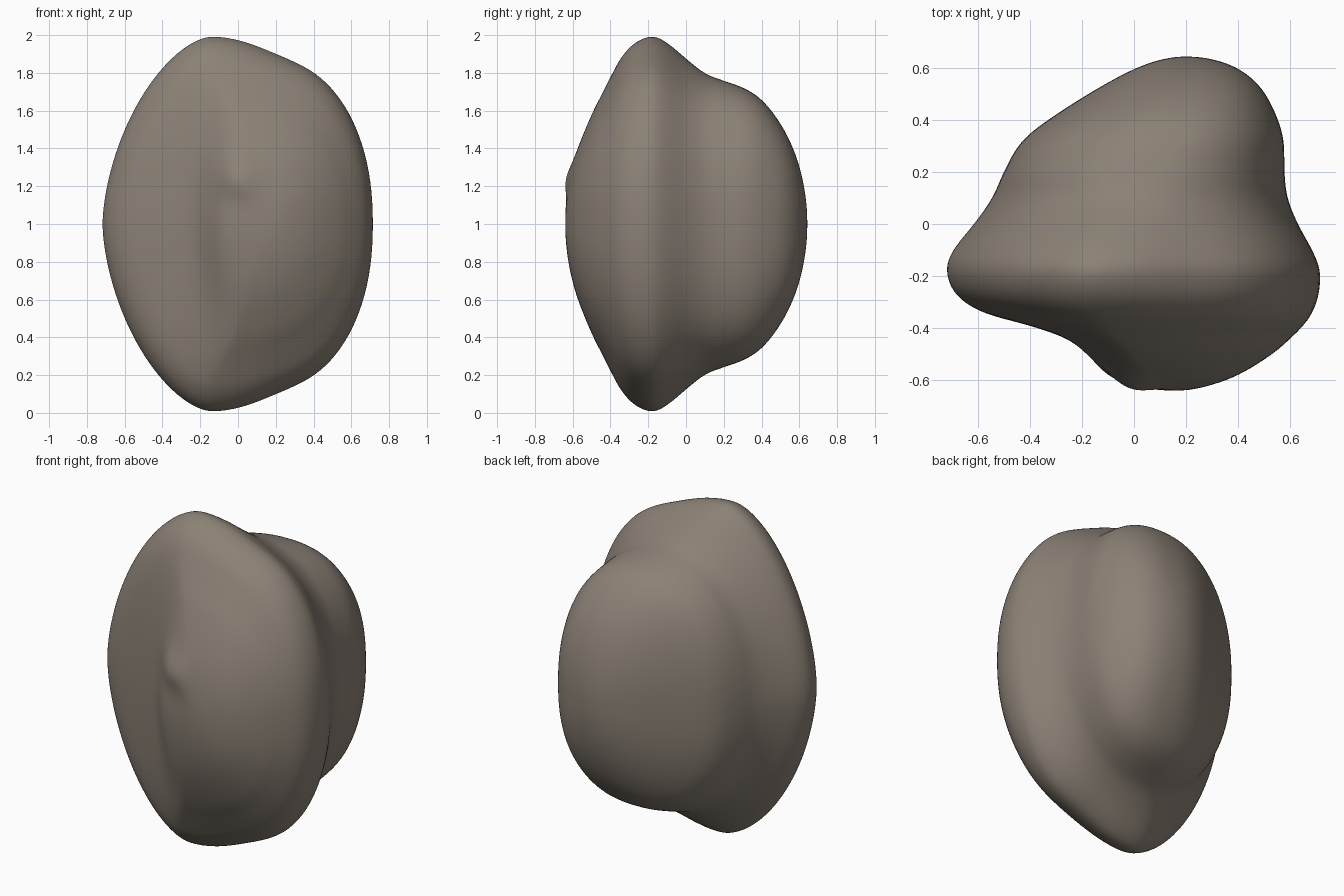
import bpy, bmesh, math
from mathutils import Vector

if "Cube" in bpy.data.objects:
    bpy.data.objects.remove(bpy.data.objects["Cube"])

# Boulder sections from front to back: y, left x, right x, half height, x of the crest
SECTIONS = [
    (-0.640, 0.16, 0.16, 0.00, 0.16),
    (-0.625, 0.01, 0.27, 0.19, 0.12),
    (-0.580, -0.10, 0.40, 0.38, 0.06),
    (-0.500, -0.18, 0.53, 0.58, 0.00),
    (-0.440, -0.26, 0.60, 0.70, -0.06),
    (-0.390, -0.40, 0.65, 0.80, -0.10),
    (-0.340, -0.58, 0.685, 0.89, -0.12),
    (-0.270, -0.685, 0.71, 0.965, -0.13),
    (-0.180, -0.72, 0.715, 1.00, -0.13),
    (-0.100, -0.695, 0.685, 0.965, -0.11),
    (0.000, -0.615, 0.63, 0.88, -0.07),
    (0.100, -0.545, 0.59, 0.80, 0.00),
    (0.200, -0.50, 0.578, 0.76, 0.05),
    (0.320, -0.43, 0.575, 0.715, 0.10),
    (0.420, -0.30, 0.545, 0.64, 0.14),
    (0.520, -0.14, 0.49, 0.50, 0.18),
    (0.590, -0.01, 0.41, 0.34, 0.20),
    (0.630, 0.10, 0.31, 0.17, 0.20),
    (0.643, 0.20, 0.20, 0.00, 0.20),
]
STEPS, SIDES = 6, 128


def mirrored(row, pole):
    """Ghost section past a pole, so the ends close roundly."""
    y, l, r, h, p = row
    return (y, r, l, -h, 2 * pole[4] - p)


def spline(a, b, c, d, t):
    return 0.5 * (2*b + (c-a)*t + (2*a-5*b+4*c-d)*t*t + (3*b-a-3*c+d)*t**3)


def power(v, e):
    return math.copysign(abs(v) ** e, v)


def point(row, ang):
    """Lopsided superellipse: pointed on the left, full shouldered on the right."""
    y, l, r, h, p = row
    c, s = math.cos(ang), math.sin(ang)
    slab = math.exp(-((y + 0.19) / 0.25) ** 2)
    rear = 0.35 if y > 0 else 0
    rear *= min(1, abs(y) / 0.2)
    left = 1.85 + rear * 1.2
    n = 2.25 + 0.4 * rear if c > 0 else left + (1.68 - left) * slab
    u = power(c, 2 / n)
    x = p + u * ((r - p) if c > 0 else (p - l))
    dip = 0.045 * slab * math.exp(-((u - 0.42) / 0.25) ** 2)
    z = 1 + h * power(s, 2 / n) * (1 - dip)
    # small knob on the front face
    if y < -0.3:
        y -= 0.04 * math.exp(-((x + 0.01) / 0.10) ** 2 - ((z - 1.24) / 0.085) ** 2)
    return Vector((x, y, z))


rows = [mirrored(SECTIONS[1], SECTIONS[0])] + SECTIONS + [mirrored(SECTIONS[-2], SECTIONS[-1])]
fine = []
for i in range(1, len(rows) - 2):
    for k in range(STEPS):
        fine.append([spline(*q, k / STEPS) for q in zip(*rows[i - 1:i + 3])])

# Boulder skin
bm = bmesh.new()
front = bm.verts.new(point(SECTIONS[0], 0))
back = bm.verts.new(point(SECTIONS[-1], 0))
rings = [[bm.verts.new(point(r, 2 * math.pi * j / SIDES)) for j in range(SIDES)] for r in fine[1:]]
for j in range(SIDES):
    k = (j + 1) % SIDES
    bm.faces.new((front, rings[0][j], rings[0][k]))
    bm.faces.new((back, rings[-1][k], rings[-1][j]))
    for a, b in zip(rings, rings[1:]):
        bm.faces.new((a[j], b[j], b[k], a[k]))
bmesh.ops.recalc_face_normals(bm, faces=bm.faces)
mesh = bpy.data.meshes.new("boulder")
bm.to_mesh(mesh)
bm.free()
mesh.shade_smooth()
boulder = bpy.data.objects.new("boulder", mesh)
bpy.context.collection.objects.link(boulder)

# Stone colour
stone = bpy.data.materials.new("stone")
stone.diffuse_color = (0.26, 0.22, 0.18, 1)
stone.use_nodes = True
stone.node_tree.nodes["Principled BSDF"].inputs["Base Color"].default_value = stone.diffuse_color
mesh.materials.append(stone)

# Soften the skin slightly
mod = boulder.modifiers.new("soften", 'SMOOTH')
mod.factor, mod.iterations = 0.5, 16
